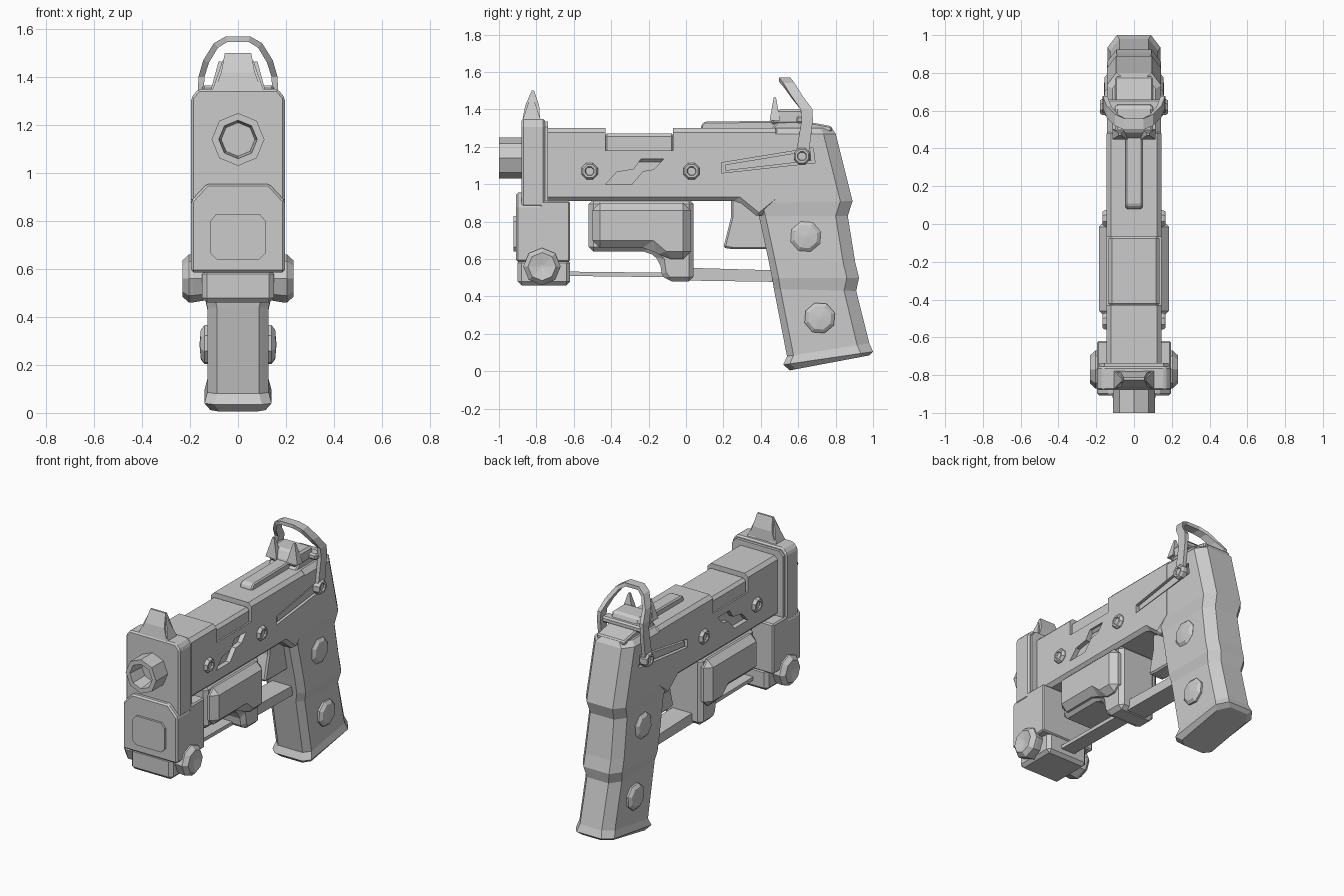
import bpy, bmesh
from math import sin, cos, pi

if "Cube" in bpy.data.objects:
    bpy.data.objects.remove(bpy.data.objects["Cube"])


def make(name, verts, faces, bevel=0.0):
    bm = bmesh.new()
    vs = [bm.verts.new(v) for v in verts]
    for f in faces:
        bm.faces.new([vs[i] for i in f])
    bmesh.ops.recalc_face_normals(bm, faces=bm.faces[:])
    if bevel:
        sharp = [e for e in bm.edges if e.calc_face_angle(0) > 0.6]
        bmesh.ops.bevel(bm, geom=sharp, offset=bevel, segments=1, affect='EDGES', clamp_overlap=True)
    me = bpy.data.meshes.new(name)
    bm.to_mesh(me)
    bm.free()
    ob = bpy.data.objects.new(name, me)
    bpy.context.collection.objects.link(ob)
    return ob


def loft(name, rings, bevel=0.0):
    n = len(rings[0])
    verts = [v for r in rings for v in r]
    faces = [(k*n+i, k*n+(i+1) % n, (k+1)*n+(i+1) % n, (k+1)*n+i)
             for k in range(len(rings)-1) for i in range(n)]
    faces += [tuple(range(n)), tuple(range(len(verts)-n, len(verts)))]
    return make(name, verts, faces, bevel)


def side_profile(name, pts, x0, x1, bevel=0.0):
    return loft(name, [[(x, y, z) for y, z in pts] for x in (x0, x1)], bevel)


def front_profile(name, half, y0, y1, bevel=0.0):
    pts = half + [(-x, z) for x, z in reversed(half)]
    return loft(name, [[(x, y, z) for x, z in pts] for y in (y0, y1)], bevel)


def box(name, hw, y0, y1, z0, z1, bevel=0.0):
    return side_profile(name, [(y0, z0), (y1, z0), (y1, z1), (y0, z1)], -hw, hw, bevel)


def knobs(name, y, z, steps, turn=0.0):
    for s, tag in ((1, "right"), (-1, "left")):
        loft(f"{name}_{tag}", [[(s*x, y+r*cos(turn+i*pi/4), z+r*sin(turn+i*pi/4))
                                for i in range(8)] for r, x in steps])


def pyramid(name, x, y, z, w, d, top, lean=0.0):
    loft(name, [[(x+a*w, y+b*d, z) for a, b in ((-1, -1), (1, -1), (1, 1), (-1, 1))],
                [(x+lean+a*.006, y+b*.006, top) for a, b in ((-1, -1), (1, -1), (1, 1), (-1, 1))]])


def cut(ob, cutters):
    bpy.context.view_layer.objects.active = ob
    for c in cutters:
        m = ob.modifiers.new("cut", 'BOOLEAN')
        m.operation = 'DIFFERENCE'
        m.solver = 'EXACT'
        m.object = c
        bpy.ops.object.modifier_apply(modifier=m.name)


# Receiver
receiver = side_profile("receiver", [(-.77, .91), (.28, .91), (.39, .82), (.5, .91), (.5, 1.3), (-.77, 1.3)],
                        -.145, .145, .022)

# Grip: front y/z, back y/z, half width
grip_rings = []
for yf, zf, yb, zb, w in [(.555, .005, .98, .085, .115), (.52, .035, 1.0, .105, .14), (.54, .08, .98, .15, .128),
                          (.47, .44, .91, .43, .128), (.46, .5, .925, .5, .142), (.44, .6, .905, .58, .142),
                          (.39, .83, .865, .83, .135), (.37, .9, .89, .91, .144), (.37, 1.27, .80, 1.27, .144),
                          (.37, 1.3, .78, 1.3, .115)]:
    slope = (zb-zf)/(yb-yf)
    half = [(w-.04, yf), (w, yf+.035), (w, yb-.065), (w-.05, yb)]
    pts = half + [(-x, y) for x, y in reversed(half)]
    grip_rings.append([(x, y, zf+slope*(y-yf)) for x, y in pts])
grip = loft("grip", grip_rings)

# Side recesses and top notch
cutters = [box("notch_cutter", .3, -.43, -.07, 1.18, 1.5)]
slot = [(.19, 1.06), (.69, 1.115), (.68, 1.195), (.19, 1.115)]
bolt = [(-.43, 1.0), (-.29, 1.0), (-.23, 1.07), (-.17, 1.08), (-.12, 1.135), (-.24, 1.135), (-.28, 1.08), (-.37, 1.065)]
for s in (1, -1):
    cutters += [side_profile("slot_cutter", slot, s*.12, s*.2), side_profile("mark_cutter", bolt, s*.115, s*.2)]
for part in (receiver, grip):
    cut(part, cutters)
for c in cutters:
    bpy.data.objects.remove(c)
for s in (1, -1):
    side_profile("slot_slider", [(.21, 1.072), (.67, 1.125), (.665, 1.18), (.21, 1.105)], s*.11, s*.138)
box("port_insert", .135, -.44, -.06, 1.12, 1.272, .018)

# Front block, lower housing and base
front_profile("front_plate", [(.195, .88), (.195, 1.315), (.165, 1.35)], -.88, -.755, .01)
front_profile("front_plate_collar", [(.183, .88), (.183, 1.305), (.155, 1.335)], -.76, -.737)
front_profile("lower_plate", [(.195, .585), (.195, .885), (.13, .955)], -.908, -.75, .01)
box("lower_housing", .195, -.78, -.62, .585, .91, .008)
front_profile("lamp_panel", [(.09, .64), (.115, .665), (.115, .8), (.09, .83)], -.922, -.9)
box("base_block", .15, -.9, -.62, .46, .6, .02)
knobs("base_knob", -.77, .56, [(.09, .13), (.1, .19), (.1, .205), (.075, .232), (.01, .22)])

# Barrel with bore
loft("barrel", [[(r*cos(i*pi/4), y, 1.14+r*sin(i*pi/4)) for i in range(8)]
                for r, y in ((.11, -.85), (.11, -1), (.08, -1), (.07, -.89))])

# Front sight
loft("front_sight", [[(-w, a, z), (w, a, z), (w, b, z), (-w, b, z)] for w, a, b, z in
                     ((.1, -.875, -.78, 1.34), (.07, -.86, -.785, 1.42), (.055, -.825, -.812, 1.5))])
for s in (1, -1):
    pyramid("front_sight_fin", s*.078, -.825, 1.34, .03, .05, 1.47, -s*.02)

# Magazine block
side_profile("magazine", [(-.52, .92), (-.52, .64), (-.2, .64), (-.14, .59), (-.13, .52), (-.1, .48),
                          (.04, .48), (.04, .92)], -.135, .135, .025)
side_profile("magazine_cheeks", [(-.5, .9), (-.5, .66), (-.19, .66), (-.12, .6), (.025, .6), (.025, .9)],
             -.185, .185, .04)

# Guard bars and trigger
side_profile("front_bar", [(-.64, .51), (-.1, .503), (-.1, .527), (-.64, .533)], -.05, .05)
side_profile("guard_bar", [(.02, .485), (.49, .478), (.47, .54), (.02, .553)], -.07, .07)
side_profile("trigger", [(.24, .93), (.24, .82), (.2, .66), (.25, .653), (.45, .653), (.45, .93)], -.055, .055, .01)

# Screws, pivot and grip knobs
screw = [(.047, .12), (.047, .155), (.038, .167), (.026, .167), (.022, .157)]
knobs("front_screw", -.515, 1.07, screw, pi/8)
knobs("middle_screw", .03, 1.07, screw, pi/8)
knobs("pivot_screw", .62, 1.15, [(r, x+.012) for r, x in screw], pi/8)
for n, y, z in (("upper", .64, .72), ("lower", .715, .285)):
    knobs(f"{n}_grip_knob", y, z, [(.085, .11), (.085, .14), (.065, .155), (.008, .16)], pi/10)

# Top rail and rear hood
side_profile("top_rail", [(.08, 1.28), (.08, 1.315), (.1, 1.335), (.6, 1.34), (.6, 1.28)], -.045, .045, .008)
side_profile("rear_hood", [(.44, 1.28), (.49, 1.335), (.62, 1.34), (.78, 1.31), (.78, 1.28)], -.1, .1, .008)

# Rear sight
side_profile("rear_sight", [(.45, 1.32), (.46, 1.35), (.49, 1.40), (.62, 1.40), (.65, 1.32)], -.1, .1, .012)
box("rear_sight_bridge", .15, .59, .66, 1.325, 1.365, .01)
for s in (1, -1):
    pyramid("rear_sight_tip", s*.075, .475, 1.34, .04, .028, 1.465)

# Arched loop: outer x/z, inner x/z, y, half depth
nodes = [(.167, 1.15, .142, 1.15, .62, .035), (.167, 1.34, .142, 1.34, .648, .03), (.165, 1.40, .14, 1.40, .645, .032),
         (.145, 1.47, .121, 1.46, .595, .03), (.1, 1.542, .084, 1.522, .55, .03), (.05, 1.57, .044, 1.547, .528, .03)]
path = nodes + [(-a, b, -c, d, y, w) for a, b, c, d, y, w in reversed(nodes)]
loft("sight_loop", [[(a, y-w, b), (a, y+w, b), (c, y+w, d), (c, y-w, d)] for a, b, c, d, y, w in path])
